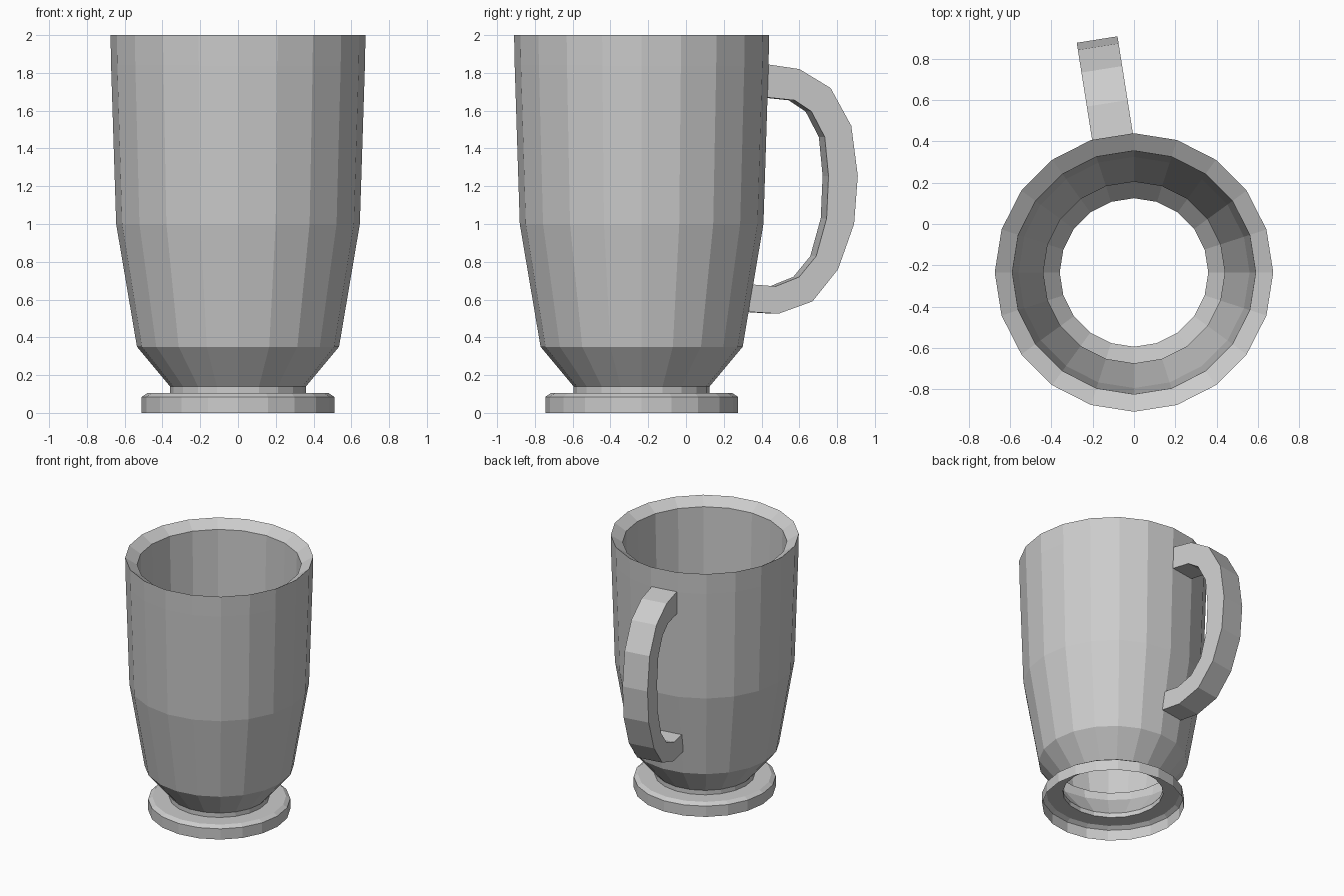
import bpy, bmesh
from math import sin, cos, radians, tau

if "Cube" in bpy.data.objects:
    bpy.data.objects.remove(bpy.data.objects["Cube"])

SIDES = 20
CY = -0.235          # the cup axis sits forward of the origin


def finish(name, bm):
    bmesh.ops.recalc_face_normals(bm, faces=bm.faces)
    mesh = bpy.data.meshes.new(name)
    bm.to_mesh(mesh)
    bm.free()
    obj = bpy.data.objects.new(name, mesh)
    bpy.context.collection.objects.link(obj)
    return obj


def bridge(bm, rings, closed=True):
    n = len(rings[0])
    for a, b in zip(rings, rings[1:]):
        for i in range(n if closed else n - 1):
            j = (i + 1) % n
            bm.faces.new((a[i], a[j], b[j], b[i]))


def lathe(name, profile):
    bm = bmesh.new()
    rings = [[bm.verts.new((r * cos(tau * i / SIDES), CY + r * sin(tau * i / SIDES), z))
              for i in range(SIDES)] for r, z in profile]
    bridge(bm, rings)
    return finish(name, bm)


# Cup: hollow foot, neck, outer wall, inward-sloping rim, inner wall (open floor)
lathe("cup_body", [
    (0.51, 0), (0.51, 0.085), (0.48, 0.105), (0.36, 0.105), (0.36, 0.14),
    (0.535, 0.35), (0.645, 1.0), (0.672, 1.84), (0.675, 2.0),
    (0.59, 1.945), (0.56, 1.0), (0.44, 0.35)])

# Handle: outer and inner outlines as (distance from cup axis, height)
outer = [(0.66, 1.845), (0.83, 1.82), (0.997, 1.72), (1.108, 1.52), (1.143, 1.255),
         (1.123, 1.0), (1.037, 0.76), (0.90, 0.59), (0.718, 0.525), (0.558, 0.535)]
inner = [(0.66, 1.67), (0.804, 1.655), (0.895, 1.595), (0.966, 1.46), (0.986, 1.255),
         (0.976, 1.03), (0.92, 0.83), (0.829, 0.72), (0.703, 0.67), (0.575, 0.68)]
ANGLE = radians(99)  # middle of one wall facet
HALF = 0.1


def handle_point(s, z, w):
    return (s * cos(ANGLE) + w * sin(ANGLE), CY + s * sin(ANGLE) - w * cos(ANGLE), z)


bm = bmesh.new()
sections = [[bm.verts.new(handle_point(*p, w)) for p, w in
             ((o, -HALF), (o, HALF), (i, HALF), (i, -HALF))]
            for o, i in zip(outer, inner)]
bridge(bm, sections)
finish("handle", bm)
